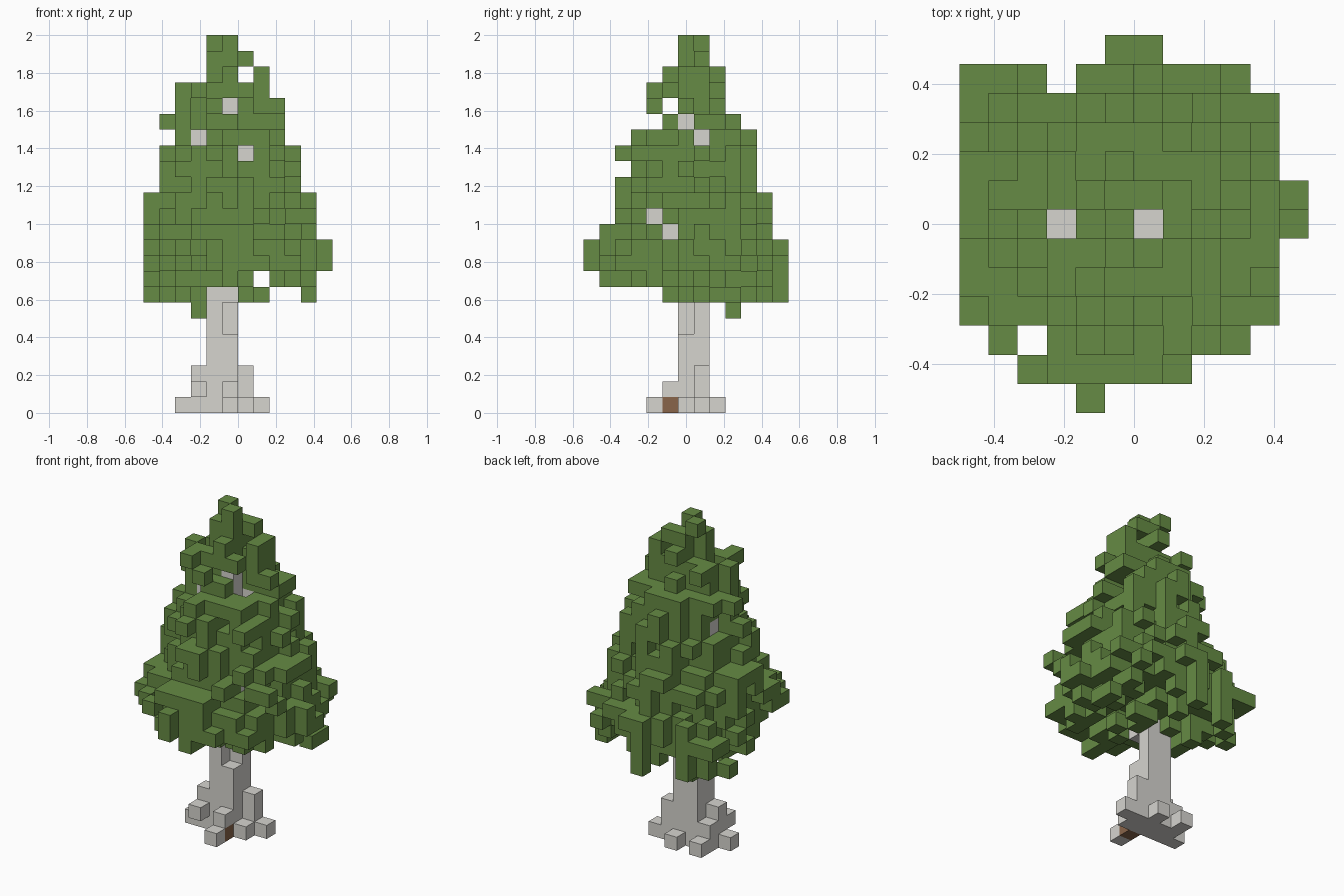
import bpy
import bmesh
import random

random.seed(7)
U = 1 / 12                      # edge length of one block

cube = bpy.data.objects.get("Cube")
if cube:
    bpy.data.objects.remove(cube, do_unlink=True)


def material(name, rgb):
    mat = bpy.data.materials.new(name)
    mat.use_nodes = True
    mat.diffuse_color = (*rgb, 1)
    mat.node_tree.nodes["Principled BSDF"].inputs["Base Color"].default_value = (*rgb, 1)
    return mat


leaf_green = material("leaf green", (0.133, 0.258, 0.058))
bark_grey = material("bark grey", (0.67, 0.66, 0.625))
bark_brown = material("bark brown", (0.25, 0.13, 0.068))

# Trunk: a two by two column with a notch at its front corner
trunk = {(i, j, k) for i in (-2, -1) for j in (6, 7) for k in range(19)}
trunk -= {(-1, 6, 5), (-1, 6, 6)}

# Roots: column (x, y) and its height in blocks, and one knot above the ground
roots = {(-1, 4): 1, (0, 6): 1, (1, 7): 1, (-4, 6): 1, (-3, 6): 3,
         (-3, 7): 2, (-3, 8): 1, (-1, 8): 1, (0, 7): 3, (-1, 5): 2}
trunk |= {(i, j, k) for (i, j), h in roots.items() for k in range(h)}
trunk.add((-3, 5, 1))
brown = {(-1, 5, 0)}

# Branch ends that show through gaps in the leaves
front_gaps = [(-1, 6, 19), (-3, 6, 17), (0, 6, 16)]
side_gaps = [(-1, 6, 18), (0, 7, 17), (1, 4, 12), (1, 5, 11)]
top_gaps = [(-3, 6, 17), (0, 6, 16)]
# Slanting gaps: the last value is 1 to the front corner, -1 to the back one
slant_gaps = [(-1, 6, 18, 1), (-3, 7, 16, -1)]
trunk |= set(front_gaps + side_gaps) | {g[:3] for g in slant_gaps}

# Crown layers from the bottom up: x start, x end, y start, y end
FIRST = 7
layers = [(-6, 5, 5, 13), (-6, 5, 1, 13), (-6, 6, 0, 13), (-6, 6, 0, 13),
          (-6, 5, 1, 12), (-6, 5, 2, 12), (-6, 5, 2, 12), (-5, 4, 2, 11),
          (-5, 4, 3, 11), (-5, 4, 2, 11), (-4, 3, 3, 11), (-5, 3, 5, 10),
          (-4, 3, 4, 9), (-4, 2, 4, 9), (-2, 2, 5, 9), (-2, 1, 6, 8),
          (-2, 0, 6, 8)]
# Crown outline from above: x start, x end for each row of y
plan = [(-2, -1), (-4, 2), (-5, 4), (-6, 5), (-6, 5), (-6, 5), (-6, 6),
        (-6, 6), (-6, 5), (-6, 5), (-6, 5), (-6, 4), (-1, 1)]


def on_slant(i, j, k, gap):
    a, b, c, s = gap
    across, along = (i - a) * s, (b - j) * s
    return (across >= 0 and along >= 0 and across + along > 0
            and across - along in (0, 1) and k in (c, c + 1))


def is_open(i, j, k):
    """Cells kept free of leaves: notches and gaps in front of branches."""
    return ((k == 21 and i == 0) or (k == 19 and j == 5) or (k == 8 and i == 1)
            or (k == 7 and (i in (-3, 2, 3) or (i in (-2, -1) and j < 8)))
            or (k == 23 and i + j != 5)
            or (i, j) in ((-3, 11), (-4, 2))
            or any(i == a and k == c and j < b for a, b, c in front_gaps)
            or any(j == b and k == c and i > a for a, b, c in side_gaps)
            or any(i == a and j == b and k > c for a, b, c in top_gaps)
            or any(on_slant(i, j, k, gap) for gap in slant_gaps))


# Relative distance of every possible leaf cell from the crown's axis
radius = {}
for k, (x0, x1, y0, y1) in enumerate(layers, FIRST):
    for j in range(y0, y1):
        for i in range(max(x0, plan[j][0]), min(x1, plan[j][1])):
            if not is_open(i, j, k) and (i, j, k) not in trunk:
                dx = (2 * i + 1 - x0 - x1) / (x1 - x0)
                dy = (2 * j + 1 - y0 - y1) / (y1 - y0)
                radius[i, j, k] = (dx * dx + dy * dy) ** 0.5


def has_leaf(cell):
    """Solid core, ragged outer shell, and a broken underside."""
    r, k = radius[cell], cell[2]
    chance = 1 if r < 0.78 else 0.4 if r < 0.98 else 0
    if k == FIRST:
        chance = 0.35 if r < 0.95 else 0
    elif k == FIRST + 1:
        chance *= 0.75
    return random.random() < chance


leaves = {cell for cell in radius if has_leaf(cell)}
# Leaves that cover the upper trunk, and a tuft hanging below the crown
leaves |= {(-1, 5, 18), (-2, 5, 18), (-3, 9, 6), (-3, 9, 7)}
# The front of the trunk stays covered above the lowest layer
leaves |= {(i, 5, 8) for i in (-2, -1)}
# Two tufts fill out opposite corners of the crown
leaves |= {(i, j, 9) for i in (-6, -5, -4) for j in (10, 11)}
leaves |= {(i, j, 12) for i in (3, 4) for j in (3, 4)} & set(radius)

# Close the outline along each axis with an inner, rather high block
for axis in (0, 1, 2):
    lines = {}
    for c in radius:
        lines.setdefault(c[:axis] + c[axis + 1:], []).append(c)
    for cells in lines.values():
        if not leaves.intersection(cells):
            leaves.add(min(cells, key=lambda c: radius[c] - 0.03 * c[2]))

solid = trunk | leaves


def build(name, cells, mats, mat_index):
    """Make a mesh from the exposed sides of the given blocks."""
    bm = bmesh.new()
    for c in sorted(cells):
        for axis in range(3):
            for side in (0, 1):
                near = list(c)
                near[axis] += 2 * side - 1
                if tuple(near) in solid:
                    continue
                ring = [(0, 0), (1, 0), (1, 1), (0, 1)]
                verts = []
                for u, v in (ring if side else ring[::-1]):
                    p = list(c)
                    p[axis] += side
                    p[(axis + 1) % 3] += u
                    p[(axis + 2) % 3] += v
                    verts.append(bm.verts.new((p[0] * U, (p[1] - 6.5) * U, p[2] * U)))
                bm.faces.new(verts).material_index = mat_index(c)
    bmesh.ops.remove_doubles(bm, verts=bm.verts[:], dist=U / 100)
    # Merge flat neighbouring sides of one colour
    bmesh.ops.dissolve_limit(bm, angle_limit=0.01, verts=bm.verts[:],
                             edges=bm.edges[:], delimit={'MATERIAL'})
    mesh = bpy.data.meshes.new(name)
    bm.to_mesh(mesh)
    bm.free()
    for mat in mats:
        mesh.materials.append(mat)
    bpy.context.collection.objects.link(bpy.data.objects.new(name, mesh))


build("trunk", trunk, [bark_grey, bark_brown], lambda c: int(c in brown))
build("crown", leaves, [leaf_green], lambda c: 0)
